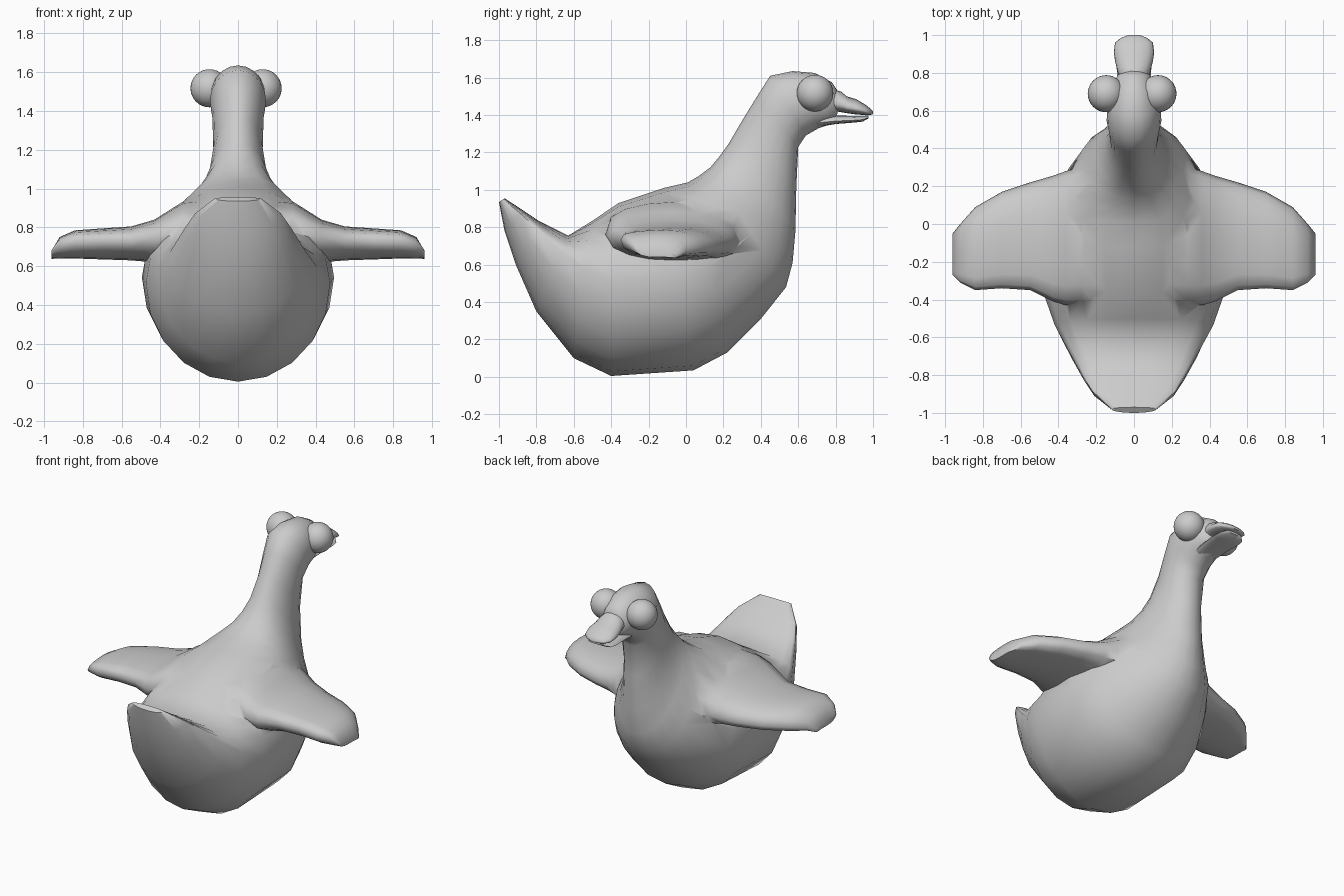
import bpy, bmesh, math
from mathutils import Vector

if "Cube" in bpy.data.objects:
    bpy.data.objects.remove(bpy.data.objects["Cube"])

grey = bpy.data.materials.new("plain grey")
grey.diffuse_color = (0.6, 0.6, 0.6, 1)
grey.use_nodes = True
grey.node_tree.nodes["Principled BSDF"].inputs["Base Color"].default_value = grey.diffuse_color


def finish(obj, angle=50):
    """Give the part its colour and smooth shading."""
    if not obj.data.materials:
        obj.data.materials.append(grey)
    bpy.ops.object.select_all(action='DESELECT')
    obj.select_set(True)
    bpy.context.view_layer.objects.active = obj
    bpy.ops.object.shade_smooth_by_angle(angle=math.radians(angle))


def loft(name, rings):
    """Skin a row of closed rings and cap both ends."""
    bm = bmesh.new()
    rows = [[bm.verts.new(p) for p in ring] for ring in rings]
    n = len(rows[0])
    for a, b in zip(rows, rows[1:]):
        for i in range(n):
            j = (i + 1) % n
            bm.faces.new((a[i], a[j], b[j], b[i]))
    bm.faces.new(rows[0])
    bm.faces.new(rows[-1])
    bmesh.ops.recalc_face_normals(bm, faces=bm.faces)
    mesh = bpy.data.meshes.new(name)
    bm.to_mesh(mesh)
    bm.free()
    obj = bpy.data.objects.new(name, mesh)
    bpy.context.collection.objects.link(obj)
    return obj


def slice_ring(top, bottom, half_width, widest, n=20):
    """Oval between a top and a bottom point (y, z), widest at a given fraction."""
    top, bottom = Vector((0, *top)), Vector((0, *bottom))
    mid = bottom.lerp(top, widest)
    ring = []
    for i in range(n):
        t = 2 * math.pi * i / n
        c = math.cos(t)
        p = mid + (top - mid) * c if c > 0 else mid - (bottom - mid) * c
        ring.append((half_width * math.sin(t), p.y, p.z))
    return ring


# Body, fanned from tail tip through belly and neck to the face
body_slices = [
    ((-0.97, 0.955), (-1.0, 0.935), 0.12, 0.7),
    ((-0.87, 0.89), (-0.97, 0.78), 0.22, 0.85),
    ((-0.78, 0.83), (-0.91, 0.60), 0.275, 0.85),
    ((-0.63, 0.755), (-0.80, 0.35), 0.35, 0.8),
    ((-0.50, 0.835), (-0.60, 0.10), 0.42, 0.65),
    ((-0.36, 0.93), (-0.40, 0.005), 0.475, 0.55),
    ((-0.12, 1.01), (0.04, 0.035), 0.495, 0.52),
    ((0.01, 1.04), (0.22, 0.13), 0.445, 0.5),
    ((0.07, 1.075), (0.40, 0.31), 0.365, 0.47),
    ((0.13, 1.12), (0.535, 0.48), 0.275, 0.45),
    ((0.18, 1.18), (0.57, 0.61), 0.205, 0.47),
    ((0.23, 1.25), (0.585, 0.78), 0.155, 0.5),
    ((0.30, 1.37), (0.59, 1.02), 0.127, 0.5),
    ((0.38, 1.50), (0.60, 1.23), 0.132, 0.5),
    ((0.45, 1.61), (0.64, 1.29), 0.145, 0.5),
    ((0.57, 1.635), (0.71, 1.33), 0.14, 0.5),
    ((0.69, 1.625), (0.77, 1.35), 0.115, 0.5),
    ((0.78, 1.575), (0.80, 1.37), 0.085, 0.45),
    ((0.81, 1.53), (0.81, 1.41), 0.06, 0.5),
]
body = loft("body", [slice_ring(*s) for s in body_slices])

# Wings: x, trailing y, leading y, underside z, upper z
wing_slices = [
    (0.10, -0.42, 0.22, 0.55, 0.95), (0.28, -0.43, 0.30, 0.56, 0.935),
    (0.36, -0.43, 0.28, 0.60, 0.885), (0.43, -0.41, 0.255, 0.62, 0.84),
    (0.55, -0.35, 0.22, 0.63, 0.805), (0.70, -0.34, 0.17, 0.635, 0.795),
    (0.84, -0.35, 0.09, 0.64, 0.785), (0.92, -0.31, 0.00, 0.64, 0.75),
    (0.96, -0.27, -0.05, 0.64, 0.68),
]


def wing_ring(side, x, back, front, low, high, n=16):
    ring = []
    for i in range(n):
        t = 2 * math.pi * i / n
        c, s = math.cos(t), math.sin(t)
        s = math.copysign(abs(s) ** 0.75, s)
        ring.append((side * x, (back + front) / 2 + c * (front - back) / 2,
                     (low + high) / 2 + s * (high - low) / 2 - 0.02 * c * (1 - s * s)))
    return ring


# Merge the wings into the body
for side, word in ((1, "right"), (-1, "left")):
    wing = loft(word + "_wing", [wing_ring(side, *s) for s in wing_slices])
    union = body.modifiers.new(word + "_wing_union", 'BOOLEAN')
    union.operation, union.solver, union.object = 'UNION', 'EXACT', wing
    bpy.context.view_layer.objects.active = body
    bpy.ops.object.modifier_apply(modifier=union.name)
    bpy.data.objects.remove(wing)
finish(body, 60)

# Bill halves with a narrow gap: y, underside z, upper z, half width
upper = [(0.72, 1.42, 1.53, 0.07), (0.80, 1.42, 1.535, 0.085), (0.83, 1.415, 1.525, 0.092),
         (0.86, 1.41, 1.50, 0.10), (0.91, 1.403, 1.485, 0.107), (0.96, 1.40, 1.455, 0.10),
         (0.985, 1.40, 1.435, 0.07), (1.0, 1.405, 1.42, 0.03)]
lower = [(0.70, 1.335, 1.40, 0.08), (0.80, 1.352, 1.398, 0.09), (0.90, 1.36, 1.395, 0.097),
         (0.945, 1.365, 1.395, 0.09), (0.975, 1.382, 1.398, 0.06)]
for name, rows in (("upper_bill", upper), ("lower_bill", lower)):
    finish(loft(name, [slice_ring((y, hi), (y, lo), w, 0.35, 16) for y, lo, hi, w in rows]), 60)

# Bulging eyes
for name, x in (("right_eye", 0.127), ("left_eye", -0.147)):
    bpy.ops.mesh.primitive_uv_sphere_add(segments=32, ring_count=16, radius=0.098,
                                         location=(x, 0.69, 1.517))
    bpy.context.object.name = name
    finish(bpy.context.object)
